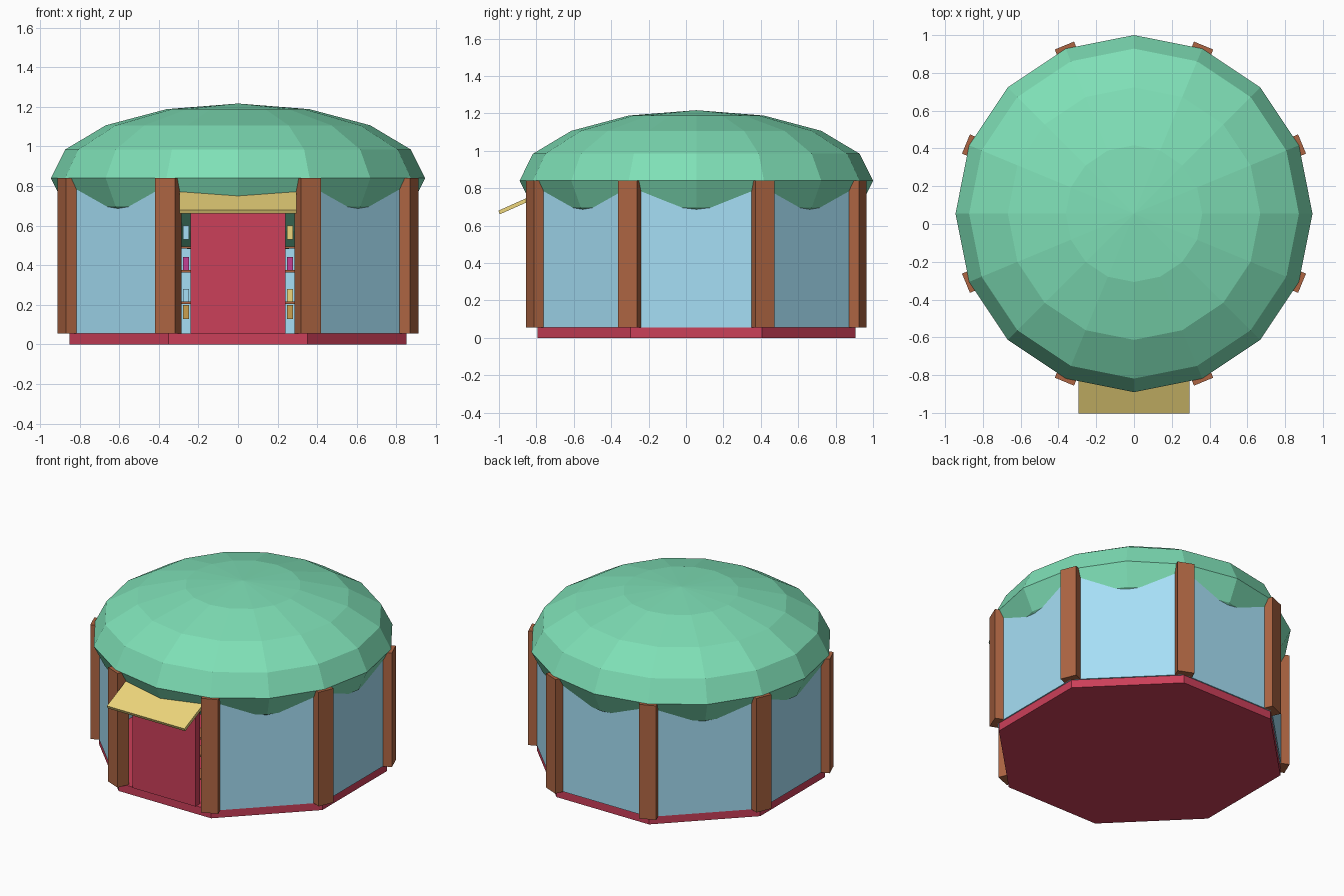
import bpy
from math import radians, cos, sin, pi

if "Cube" in bpy.data.objects:
    bpy.data.objects.remove(bpy.data.objects["Cube"])

CY = 0.055        # centre of the round building
Z0, Z1 = 0.055, 0.84   # floor top and eaves


def mat(name, r, g, b):
    m = bpy.data.materials.new(name)
    m.diffuse_color = (r, g, b, 1)
    m.use_nodes = True
    m.node_tree.nodes["Principled BSDF"].inputs["Base Color"].default_value = m.diffuse_color
    return m


GREEN = mat("mint", 0.21, 0.74, 0.47)
BLUE = mat("glass_blue", 0.38, 0.74, 0.92)
RED = mat("red", 0.60, 0.05, 0.10)
BROWN = mat("wood", 0.42, 0.13, 0.055)
YELLOW = mat("yellow", 0.85, 0.67, 0.20)
TAN = mat("tan", 0.60, 0.35, 0.08)
PINK = mat("magenta", 0.55, 0.05, 0.30)


def finish(name, material):
    o = bpy.context.object
    o.name = name
    o.data.materials.append(material)
    return o


def box(name, center, size, material, rot=(0, 0, 0)):
    bpy.ops.mesh.primitive_cube_add(size=1, location=center, rotation=rot)
    o = finish(name, material)
    o.scale = size
    return o


def ring_box(name, angle, r0, r1, width, material):
    # upright box between two radii, turned to face outwards
    r = (r0 + r1) / 2
    return box(name, (r * cos(angle), CY + r * sin(angle), (Z0 + Z1) / 2),
               (r1 - r0, width, Z1 - Z0), material, (0, 0, angle))


# octagonal floor slab with a flat side to the front
bpy.ops.mesh.primitive_cylinder_add(vertices=8, radius=0.85 / cos(pi / 8), depth=Z0,
                                    location=(0, CY, Z0 / 2), rotation=(0, 0, pi / 8))
finish("floor", RED)

# flattened low-poly dome
bpy.ops.mesh.primitive_uv_sphere_add(segments=16, ring_count=8, radius=1, location=(0, CY, Z1))
finish("dome_roof", GREEN).scale = (0.945, 0.945, 0.377)

# wall panels (front side left open for the door) and corner posts
for k in range(8):
    a = k * pi / 4
    if k != 6:
        ring_box("wall_panel", a, 0.84, 0.858, 0.705, BLUE)
    ring_box("corner_post", a + pi / 8, 0.877, 0.963, 0.11, BROWN)

# door and sloping awning above it
box("door", (0, -0.78, (Z0 + 0.70) / 2), (0.48, 0.05, 0.70 - Z0), RED)
box("awning", (0, -0.885, 0.721), (0.59, 0.25, 0.021), YELLOW, (radians(24), 0, 0))

# shelves just inside the door, with goods showing at both ends
for z in (0.21, 0.37, 0.49):
    box("shelf", (0, -0.67, z), (0.57, 0.12, 0.012), BROWN)
for s, goods in ((-1, (TAN, BLUE, PINK, BLUE)), (1, (TAN, YELLOW, PINK, YELLOW))):
    for z, h, m in zip((0.13, 0.216, 0.376, 0.53), (0.07, 0.065, 0.065, 0.07), goods):
        box("shelf_goods", (s * 0.262, -0.67, z + h / 2), (0.03, 0.08, h), m)
